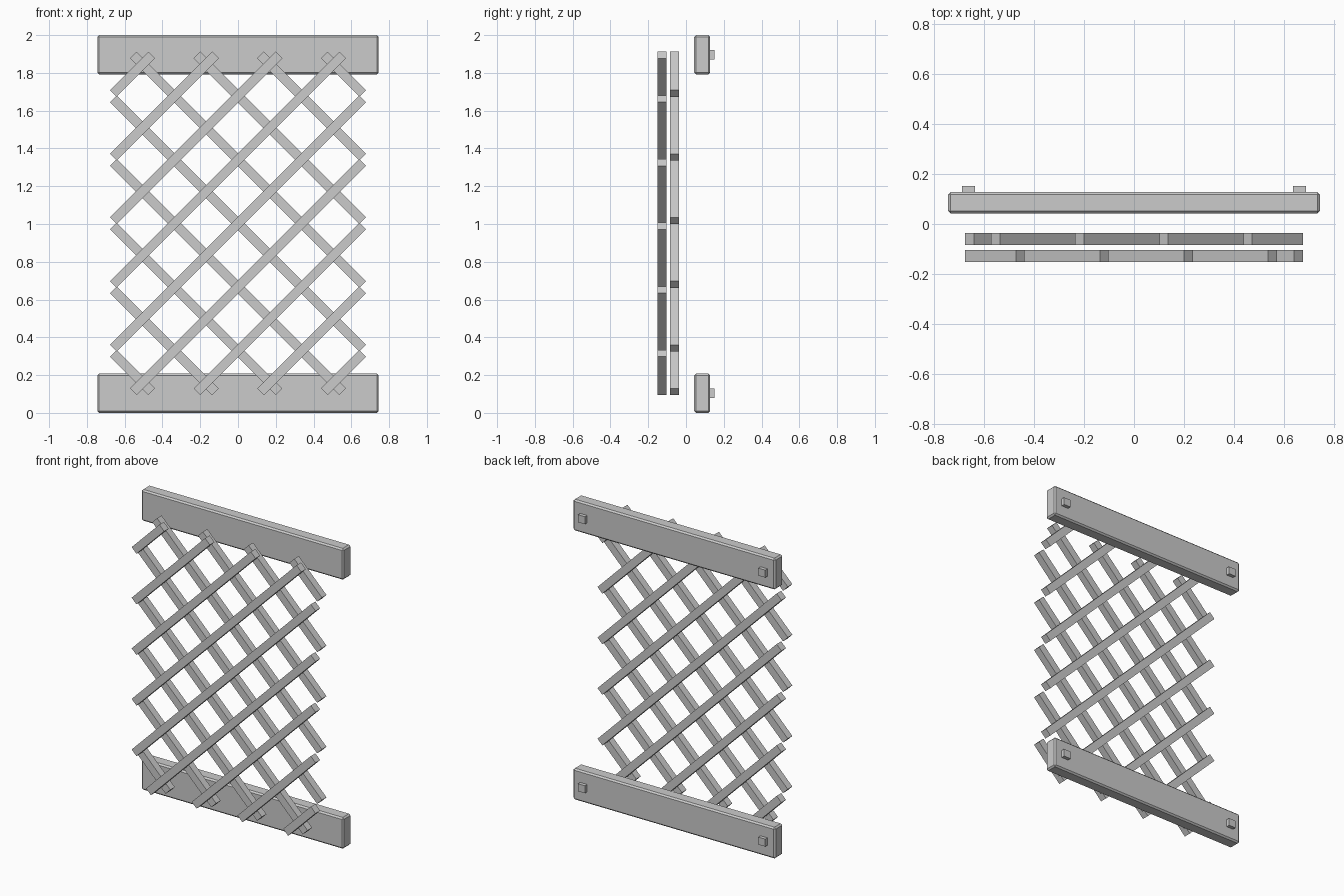
import bpy
import math

cube = bpy.data.objects.get("Cube")
if cube:
    bpy.data.objects.remove(cube, do_unlink=True)

# Single flat grey
grey = bpy.data.materials.new("plain grey")
grey.use_nodes = True
colour = (0.6, 0.6, 0.6, 1)
grey.diffuse_color = colour
grey.node_tree.nodes["Principled BSDF"].inputs["Base Color"].default_value = colour


def box(name, centre, size, tilt=0, bevel=0):
    """Box of the given size, tilted about y, with optional chamfered edges."""
    bpy.ops.mesh.primitive_cube_add(size=1, location=centre)
    ob = bpy.context.object
    ob.name = name
    ob.scale = size
    bpy.ops.object.transform_apply(location=False, rotation=False, scale=True)
    ob.rotation_euler.y = tilt
    ob.data.materials.append(grey)
    if bevel:
        mod = ob.modifiers.new("chamfer", "BEVEL")
        mod.width = bevel
        mod.segments = 1
    return ob


# Horizontal rails with a square peg near each back end
for level, z in (("bottom", 0.104), ("top", 1.896)):
    box(level + "_rail", (0, 0.0855, z), (1.49, 0.085, 0.208), bevel=0.01)
    for side, x in (("left", 0.664), ("right", -0.664)):
        box(f"{level}_{side}_peg", (x, 0.131, z), (0.051, 0.041, 0.05))

# Lattice: two layers of diagonal slats trimmed to a rectangle
HALF_WIDTH, LOW, HIGH = 0.66, 0.112, 1.895
MIDDLE, SPACING = 1.003, 0.337
SLAT_WIDTH, SLAT_DEPTH = 0.05, 0.048

for layer, y, mirror in (("front", -0.1275, 1), ("back", -0.0605, -1)):
    for k in range(-4, 5):
        rise = MIDDLE + k * SPACING
        x0 = max(-HALF_WIDTH, LOW - rise)
        x1 = min(HALF_WIDTH, HIGH - rise)
        mid = (x0 + x1) / 2
        length = (x1 - x0) * math.sqrt(2)
        box(f"{layer}_slat_{k + 5}", (mirror * mid, y, mid + rise),
            (length, SLAT_DEPTH, SLAT_WIDTH), tilt=-mirror * math.pi / 4)
